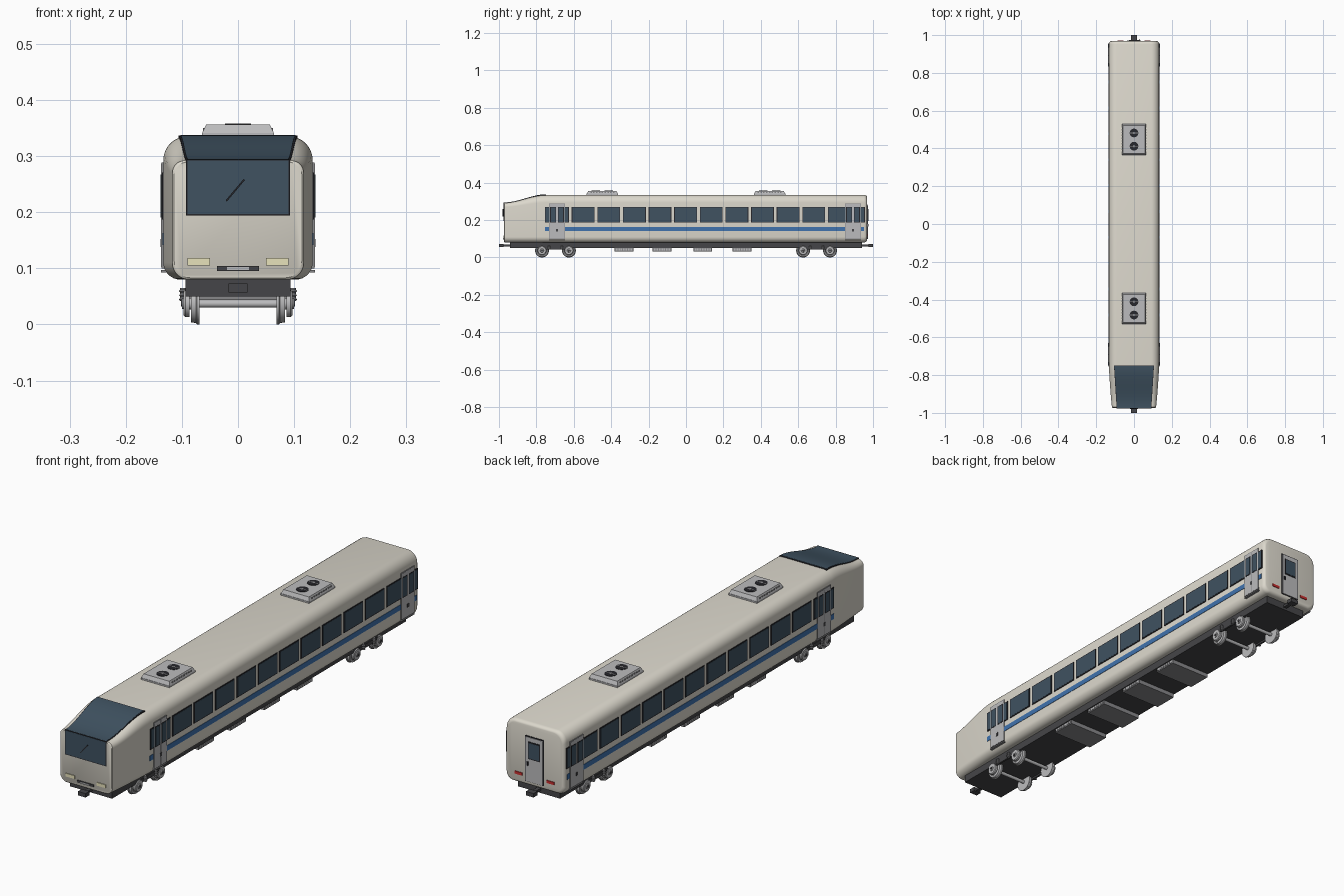
import bpy, bmesh, math
from mathutils import Vector

if "Cube" in bpy.data.objects:
    bpy.data.objects.remove(bpy.data.objects["Cube"])


def mat(name, r, g, b):
    m = bpy.data.materials.new(name)
    m.diffuse_color = (r, g, b, 1)
    m.use_nodes = True
    m.node_tree.nodes["Principled BSDF"].inputs["Base Color"].default_value = m.diffuse_color
    return m


CREAM = mat("cream_paint", 0.72, 0.69, 0.61)
GLASS = mat("tinted_glass", 0.05, 0.085, 0.12)
DARK = mat("dark_trim", 0.02, 0.02, 0.025)
UNDER = mat("underframe_grey", 0.06, 0.06, 0.065)
BLUE = mat("blue_stripe", 0.05, 0.17, 0.42)
LAMP = mat("headlight_yellow", 0.8, 0.76, 0.5)
RED = mat("tail_red", 0.6, 0.03, 0.03)
STEEL = mat("light_steel", 0.5, 0.5, 0.51)
MID = mat("mid_grey", 0.25, 0.25, 0.26)


def finish(bm, name, m):
    bmesh.ops.recalc_face_normals(bm, faces=bm.faces)
    me = bpy.data.meshes.new(name)
    bm.to_mesh(me)
    bm.free()
    me.materials.append(m)
    ob = bpy.data.objects.new(name, me)
    bpy.context.collection.objects.link(ob)
    return ob


def box(name, x, y, z, m, taper=0.0):
    """Box from (min, max) ranges; taper pulls the top edges inward."""
    bm = bmesh.new()
    bmesh.ops.create_cube(bm, size=1)
    for v in bm.verts:
        t = taper if v.co.z > 0 else 0
        v.co = Vector((sum(x) / 2 + v.co.x * (x[1] - x[0] - 2 * t),
                       sum(y) / 2 + v.co.y * (y[1] - y[0] - 2 * t),
                       sum(z) / 2 + v.co.z * (z[1] - z[0])))
    return finish(bm, name, m)


def side_box(name, s, x, y, z, m):
    return box(name, sorted((s * x[0], s * x[1])), y, z, m)


def loft(name, rings, m):
    """Skin closed rings of equal length and cap both ends."""
    bm = bmesh.new()
    vs = [[bm.verts.new(p) for p in r] for r in rings]
    n = len(vs[0])
    for a, b in zip(vs, vs[1:]):
        for i in range(n):
            bm.faces.new((a[i], a[(i + 1) % n], b[(i + 1) % n], b[i]))
    bm.faces.new(vs[0])
    bm.faces.new(vs[-1])
    return finish(bm, name, m)


def lathe(name, profile, loc, m, axis="x", s=1, n=32):
    """Turn (offset, radius) points round an axis."""
    rings = []
    for h, r in profile:
        ring = []
        for i in range(n):
            a = 2 * math.pi * i / n
            c, d = r * math.cos(a), r * math.sin(a)
            p = (s * h, c, d) if axis == "x" else (c, d, h)
            ring.append(Vector(p) + Vector(loc))
        rings.append(ring)
    return loft(name, rings, m)


def ease(y):
    """0 behind the nose, 1 at the front face."""
    t = max(0.0, min(1.0, (-0.75 - y) / 0.22))
    return t * t * (3 - 2 * t)


def roof_z(y):
    return 0.335 - 0.043 * ease(y)


def section(y, inset=0.0):
    t = max(0.0, (-0.75 - y) / 0.22)
    e = ease(y)
    hw = 0.133 - 0.016 * (0.6 * t + 0.4 * t * t) - inset
    zb, zt = 0.08 + inset, roof_z(y) - inset
    rt, rb = 0.042 - 0.02 * e, 0.03
    pts = []
    for cx, cz, r, a0 in ((hw - rt, zt - rt, rt, 0), (rt - hw, zt - rt, rt, 90),
                          (rb - hw, zb + rb, rb, 180), (hw - rb, zb + rb, rb, 270)):
        for k in range(9):
            a = math.radians(a0 + 90 * k / 8)
            pts.append((cx + r * math.cos(a), y, cz + r * math.sin(a)))
    return pts


# Body shell with tapered nose and softened rear edge
ys = [-0.97 + 0.22 * i / 16 for i in range(17)]
loft("body_shell", [section(-0.973, 0.003)] + [section(y) for y in ys] +
     [section(0.952), section(0.960, 0.002), section(0.966, 0.006), section(0.968, 0.011)], CREAM)


# Windscreen: curved roof pane and upright front pane, each on a dark frame
def roof_pane(name, y0, y1, grow, lift, m):
    rings = []
    for i in range(17):
        y = y0 + (y1 - y0) * i / 16
        w = 0.091 + 0.014 * (y + 0.972) / 0.222 + grow
        z = roof_z(y)
        rings.append([(-w, y, z - 0.008), (w, y, z - 0.008), (w, y, z + lift), (-w, y, z + lift)])
    loft(name, rings, m)


roof_pane("windscreen_top_frame", -0.975, -0.748, 0.001, 0.0015, DARK)
roof_pane("windscreen_top_glass", -0.973, -0.753, -0.002, 0.0025, GLASS)
box("windscreen_front_frame", (-0.093, 0.093), (-0.976, -0.965), (0.194, 0.294), DARK)
box("windscreen_front_glass", (-0.09, 0.09), (-0.977, -0.965), (0.197, 0.292), GLASS)
wiper = box("wiper", (-0.0015, 0.0015), (-0.98, -0.976), (-0.025, 0.025), DARK)
wiper.location = (-0.005, 0, 0.239)
wiper.rotation_euler = (0, math.radians(40), 0)

# Front lamps and number bar
for s in (-1, 1):
    side_box("headlight", s, (0.05, 0.09), (-0.976, -0.965), (0.105, 0.118), LAMP)
    side_box("tail_light", s, (0.055, 0.088), (0.96, 0.971), (0.115, 0.126), RED)
box("front_bar", (-0.037, 0.037), (-0.977, -0.965), (0.095, 0.104), UNDER)
box("front_bar_insert", (-0.02, 0.02), (-0.979, -0.965), (0.097, 0.102), STEEL)

# Rear end door
box("rear_door_frame", (-0.042, 0.042), (0.96, 0.970), (0.098, 0.283), DARK)
box("rear_door", (-0.038, 0.038), (0.96, 0.972), (0.1, 0.279), STEEL)
box("rear_door_window_frame", (-0.027, 0.027), (0.96, 0.974), (0.192, 0.262), DARK)
box("rear_door_window", (-0.023, 0.023), (0.96, 0.975), (0.196, 0.258), GLASS)
box("rear_door_handle", (0.026, 0.032), (0.96, 0.976), (0.165, 0.18), DARK)


def window(name, s, y, hw, z0, z1, x):
    side_box(name + "_frame", s, (0.125, x), (y - hw, y + hw), (z0, z1), DARK)
    side_box(name + "_glass", s, (0.125, x + 0.0007), (y - hw + 0.004, y + hw - 0.004),
             (z0 + 0.004, z1 - 0.004), GLASS)


# Side windows, stripe and sliding doors
for s in (-1, 1):
    side_box("side_stripe", s, (0.125, 0.1345), (-0.755, 0.952), (0.142, 0.163), BLUE)
    for i in range(11):
        window("side_window", s, -0.55 + 0.137 * i, 0.061, 0.187, 0.271, 0.1355)
    for y in (-0.69, 0.893):
        window("door_pocket_window", s, y, 0.064, 0.187, 0.271, 0.1358)
        side_box("door_seam", s, (0.125, 0.1362), (y - 0.042, y + 0.042), (0.1, 0.289), MID)
        for d in (-1, 1):
            c = y + d * 0.0208
            side_box("door_leaf", s, (0.125, 0.1368), (c - 0.02, c + 0.02), (0.102, 0.287), STEEL)
            window("door_window", s, c, 0.016, 0.187, 0.271, 0.1372)
        side_box("door_button", s, (0.125, 0.138), (y - 0.006, y + 0.006), (0.138, 0.152), UNDER)
        side_box("door_step", s, (0.115, 0.137), (y - 0.042, y + 0.042), (0.093, 0.097), MID)

# Underframe, couplers and equipment boxes
box("underframe", (-0.094, 0.094), (-0.94, 0.94), (0.05, 0.086), UNDER)
for s in (-1, 1):
    box("coupler_head", (-0.017, 0.017), sorted((s * 0.975, s)), (0.057, 0.073), UNDER)
    box("coupler_shank", (-0.008, 0.008), sorted((s * 0.93, s * 0.98)), (0.06, 0.07), UNDER)
for y in (-0.332, -0.128, 0.09, 0.299):
    box("equipment_box", (-0.09, 0.09), (y - 0.05, y + 0.05), (0.033, 0.051), MID)
    for s in (-1, 1):
        for k in range(7):
            c = y + (k - 3) * 0.013
            side_box("equipment_louvre", s, (0.088, 0.092), (c - 0.004, c + 0.004), (0.037, 0.047), STEEL)

# Roof air units with twin fans
for y in (-0.447, 0.447):
    box("roof_unit_base", (-0.064, 0.064), (y - 0.084, y + 0.084), (0.33, 0.341), STEEL)
    box("roof_unit", (-0.064, 0.064), (y - 0.082, y + 0.082), (0.341, 0.356), STEEL, 0.007)
    for d in (-0.035, 0.035):
        lathe("roof_fan", [(0.35, 0.023), (0.3575, 0.023)], (0, y + d, 0), DARK, "z")
        lathe("roof_fan_hub", [(0.35, 0.006), (0.3585, 0.006)], (0, y + d, 0), MID, "z", n=16)
        box("roof_fan_bar", (-0.023, 0.023), (y + d - 0.002, y + d + 0.002), (0.35, 0.358), MID)
    for s in (-1, 1):
        for k in range(9):
            c = y + (k - 4) * 0.015
            side_box("roof_unit_louvre", s, (0.055, 0.0625), (c - 0.004, c + 0.004), (0.343, 0.35), MID)

# Bogies: flanged wheels, axles, axle boxes, side frames and springs
WHEEL = [(0.069, 0.028), (0.069, 0.037), (0.073, 0.037), (0.075, 0.0345), (0.084, 0.033),
         (0.084, 0.027), (0.081, 0.025), (0.081, 0.011), (0.086, 0.01)]
SPRING = [(0.042 + 0.0025 * k, 0.0075 if k % 3 == 1 else 0.005) for k in range(10)]
for yb in (-0.698, 0.698):
    for d in (-0.072, 0.072):
        y = yb + d
        lathe("axle", [(-0.09, 0.007), (0.09, 0.007)], (0, y, 0.037), STEEL, n=16)
        for s in (-1, 1):
            lathe("wheel", WHEEL, (0, y, 0.037), STEEL, s=s)
            lathe("axle_box", [(0.086, 0.024), (0.094, 0.024), (0.097, 0.021), (0.097, 0.01),
                               (0.1, 0.009)], (0, y, 0.037), STEEL, s=s)
            lathe("axle_cap", [(0.097, 0.006), (0.102, 0.005)], (0, y, 0.037), UNDER, s=s, n=16)
    for s in (-1, 1):
        side_box("bogie_side_frame", s, (0.088, 0.096), (yb - 0.07, yb + 0.07), (0.043, 0.058), UNDER)
        for d in (-0.034, 0.034):
            lathe("bogie_spring", SPRING, (s * 0.098, yb + d, 0), MID, "z", n=16)

# Smooth curved surfaces, keep edges crisp
for ob in bpy.context.collection.objects:
    ob.select_set(True)
    bpy.context.view_layer.objects.active = ob
bpy.ops.object.shade_smooth_by_angle(angle=math.radians(35))
